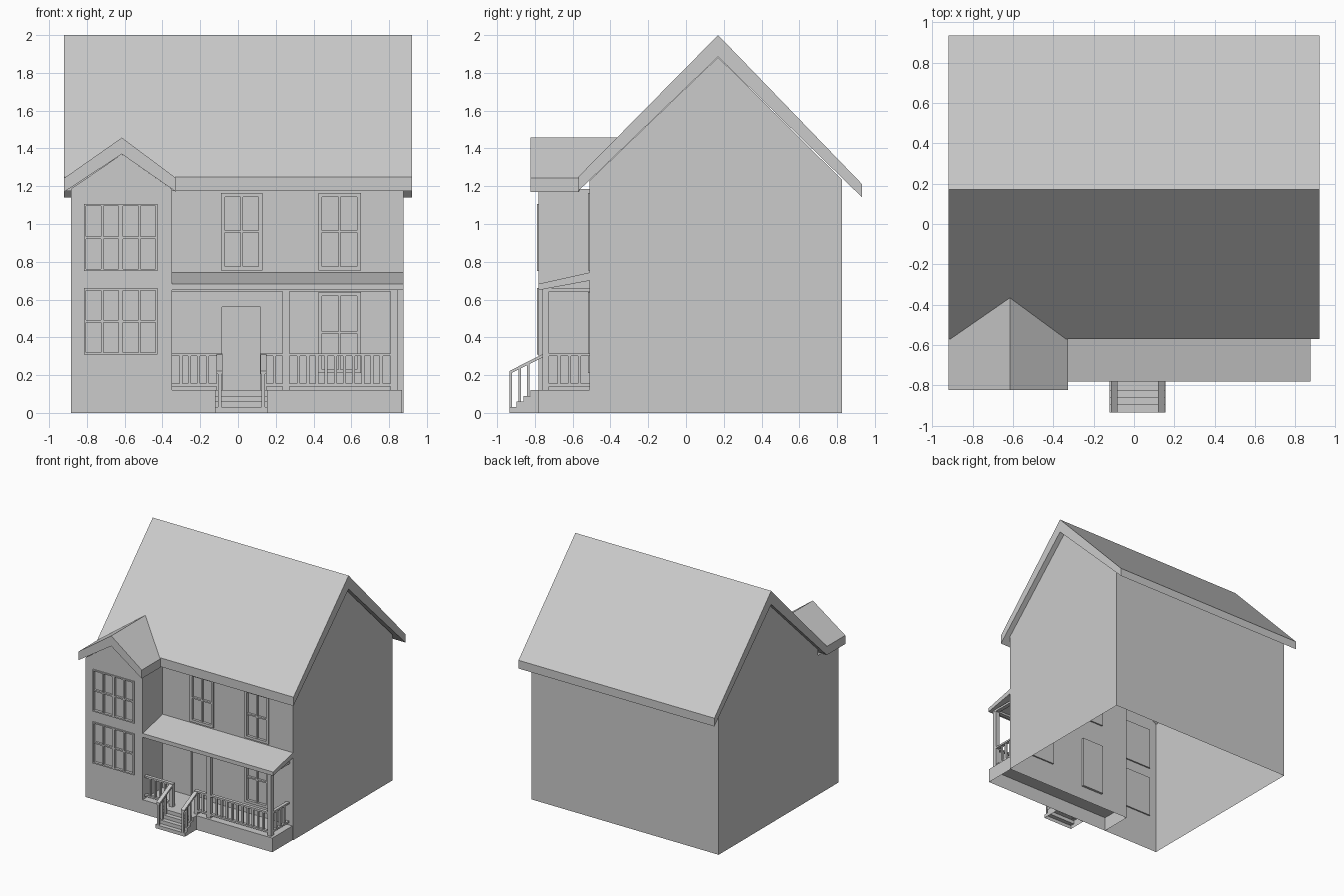
import bpy, bmesh
from mathutils import Vector

if "Cube" in bpy.data.objects:
    bpy.data.objects.remove(bpy.data.objects["Cube"])


def finish(bm, name):
    bmesh.ops.recalc_face_normals(bm, faces=bm.faces)
    me = bpy.data.meshes.new(name)
    bm.to_mesh(me)
    bm.free()
    ob = bpy.data.objects.new(name, me)
    bpy.context.collection.objects.link(ob)
    return ob


def add_prism(bm, pts, axis, a, b):
    """Extrude a profile along x (pts are y,z) or y (pts are x,z); a/b may be functions of z."""
    def ring(end):
        out = []
        for p, z in pts:
            e = end(z) if callable(end) else end
            out.append(bm.verts.new((e, p, z) if axis == 'x' else (p, e, z)))
        return out
    r, s = ring(a), ring(b)
    n = len(pts)
    bm.faces.new(r)
    bm.faces.new(s[::-1])
    for i in range(n):
        bm.faces.new((r[i], s[i], s[(i + 1) % n], r[(i + 1) % n]))


def prism(name, pts, axis, a, b):
    bm = bmesh.new()
    add_prism(bm, pts, axis, a, b)
    return finish(bm, name)


def add_box(bm, x0, x1, y0, y1, z0, z1):
    add_prism(bm, [(y0, z0), (y1, z0), (y1, z1), (y0, z1)], 'x', x0, x1)


def boxes(name, items):
    bm = bmesh.new()
    for it in items:
        add_box(bm, *it)
    return finish(bm, name)


def boolean(ob, other, op):
    m = ob.modifiers.new(op, 'BOOLEAN')
    m.operation, m.solver, m.object = op, 'EXACT', other
    bpy.context.view_layer.objects.active = ob
    bpy.ops.object.modifier_apply(modifier=m.name)
    bpy.data.objects.remove(other)


def drop_faces(ob, test):
    bm = bmesh.new()
    bm.from_mesh(ob.data)
    bad = [f for f in bm.faces if test(f.normal, f.calc_center_median())]
    bmesh.ops.delete(bm, geom=bad, context='FACES')
    bm.to_mesh(ob.data)
    bm.free()


def is_bottom(n, c):
    return n.z < -0.9 and c.z < 0.001


XL, XR, XB = -0.885, 0.875, -0.35      # left wall, right wall, bay right wall
YF, YB, YBAY = -0.51, 0.825, -0.78     # front wall, back wall, bay front

# walls: gabled main block joined with the gabled bay
walls = prism("walls", [(YF, 0), (YB, 0), (YB, 1.235), (0.17, 1.883), (YF, 1.23)], 'x', XL, XR)
bay = prism("bay", [(XL, 0), (XB, 0), (XB, 1.185), (-0.615, 1.37), (XL, 1.185)], 'y', YBAY, -0.3)
boolean(walls, bay, 'UNION')

# windows: x0, x1, z0, z1, wall y, border, sash count
windows = [(-0.815, -0.425, 0.75, 1.105, YBAY, 0.011, 2),
           (-0.815, -0.425, 0.31, 0.66, YBAY, 0.011, 2),
           (-0.09, 0.13, 0.755, 1.165, YF, 0.021, 1),
           (0.425, 0.65, 0.755, 1.165, YF, 0.021, 1),
           (0.425, 0.65, 0.21, 0.64, YF, 0.021, 1)]
pockets = [(x0 + .004, x1 - .004, y - .05, y + .012, z0 + .004, z1 - .004)
           for x0, x1, z0, z1, y, b, n in windows]
pockets.append((-0.085, 0.12, YF - .05, YF + .02, 0.12, 0.56))   # doorway
boolean(walls, boxes("pocket_cutter", pockets), 'DIFFERENCE')

# the house is an open shell: no floor, top closed by the roof only
drop_faces(walls, lambda n, c: is_bottom(n, c) or (n.z > 0.3 and c.z > 1.17))

for i, (x0, x1, z0, z1, y, b, n) in enumerate(windows):
    f, k = y - 0.01, y + 0.012
    bars = [(x0, x0 + b, f, k, z0, z1), (x1 - b, x1, f, k, z0, z1),
            (x0 + b, x1 - b, f, k, z0, z0 + b), (x0 + b, x1 - b, f, k, z1 - b, z1)]
    xm, zm = (x0 + x1) / 2, (z0 + z1) / 2
    sashes = [(x0 + b, x1 - b)]
    if n == 2:
        bars.append((xm - .012, xm + .012, f, k, z0 + b, z1 - b))
        sashes = [(x0 + b, xm - .012), (xm + .012, x1 - b)]
    for s0, s1 in sashes:                       # crossed glazing bars
        sm = (s0 + s1) / 2
        bars += [(sm - .006, sm + .006, f + .004, k, z0 + b, z1 - b),
                 (s0, s1, f + .004, k, zm - .006, zm + .006)]
    boxes(f"window_frame_{i + 1}", bars)

# main roof and bay roof
prism("main_roof", [(0.17, 2.0), (-0.57, 1.25), (-0.57, 1.175), (0.17, 1.885),
                    (0.933, 1.14), (0.933, 1.21)], 'x', -0.92, 0.92)
prism("bay_roof", [(-0.615, 1.457), (-0.92, 1.243), (-0.92, 1.17), (-0.615, 1.37),
                   (-0.328, 1.17), (-0.328, 1.243)], 'y', -0.823,
      lambda z: max(-0.57, 0.17 - (2 - z) / 1.0135 + 0.003))

# porch
base = boxes("porch_base", [(XB, 0.868, YBAY, YF, 0, 0.12)])
drop_faces(base, is_bottom)
prism("porch_roof", [(YF, 0.743), (YBAY, 0.683), (YBAY, 0.65), (YF, 0.7)], 'x', XB, XR)
PY0, PY1 = -0.76, -0.725
boxes("porch_beam", [(XB, 0.845, PY0, PY1, 0.643, 0.664),
                     (0.81, 0.845, PY1, YF, 0.643, 0.66)])
boxes("porch_posts", [(0.235, 0.272, PY0, PY1, 0.12, 0.645),
                      (0.807, 0.844, PY0, PY1, 0.12, 0.645)])
boxes("newel_posts", [(-0.115, -0.082, PY0, PY1, 0.12, 0.315),
                      (0.117, 0.15, PY0, PY1, 0.12, 0.315)])


def railing(name, a, b, mid, along_x):
    def part(p, q, h, z0, z1):
        return (p, q, mid - h, mid + h, z0, z1) if along_x else (mid - h, mid + h, p, q, z0, z1)
    items = [part(a, b, .014, 0.3, 0.315), part(a, b, .012, 0.14, 0.155)]
    n = round((b - a) / 0.048)
    for i in range(1, n):
        c = a + (b - a) * i / n
        items.append(part(c - .008, c + .008, .008, 0.155, 0.3))
    boxes(name, items)


ym = (PY0 + PY1) / 2
railing("railing_left", XB, -0.115, ym, True)
railing("railing_middle", 0.15, 0.235, ym, True)
railing("railing_right", 0.272, 0.807, ym, True)
railing("railing_side", PY1, YF, 0.826, False)

# entrance steps
steps = [(YBAY, 0), (-0.935, 0)]
for i in range(4):
    y = -0.935 + i * 0.037
    steps += [(y, 0.03 * (i + 1)), (y + 0.037, 0.03 * (i + 1))]
    if i:
        steps.insert(-2, (y, 0.03 * i)) if steps[-3] != (y, 0.03 * i) else None
steps[-1] = (YBAY, 0.12)
stair = prism("steps", steps, 'x', -0.122, 0.155)
drop_faces(stair, is_bottom)

# sloping handrails with three balusters each
for side, x in (("left", -0.097), ("right", 0.134)):
    bm = bmesh.new()
    add_prism(bm, [(-0.935, 0.205), (-0.75, 0.298), (-0.75, 0.315), (-0.935, 0.222)],
              'x', x - .016, x + .016)
    for i, y in enumerate((-0.927, -0.88, -0.836)):
        add_box(bm, x - .009, x + .009, y - .007, y + .007, 0.03 * (i + 1) - .002,
                0.212 + (y + 0.935) * 0.503)
    finish(bm, f"handrail_{side}")
